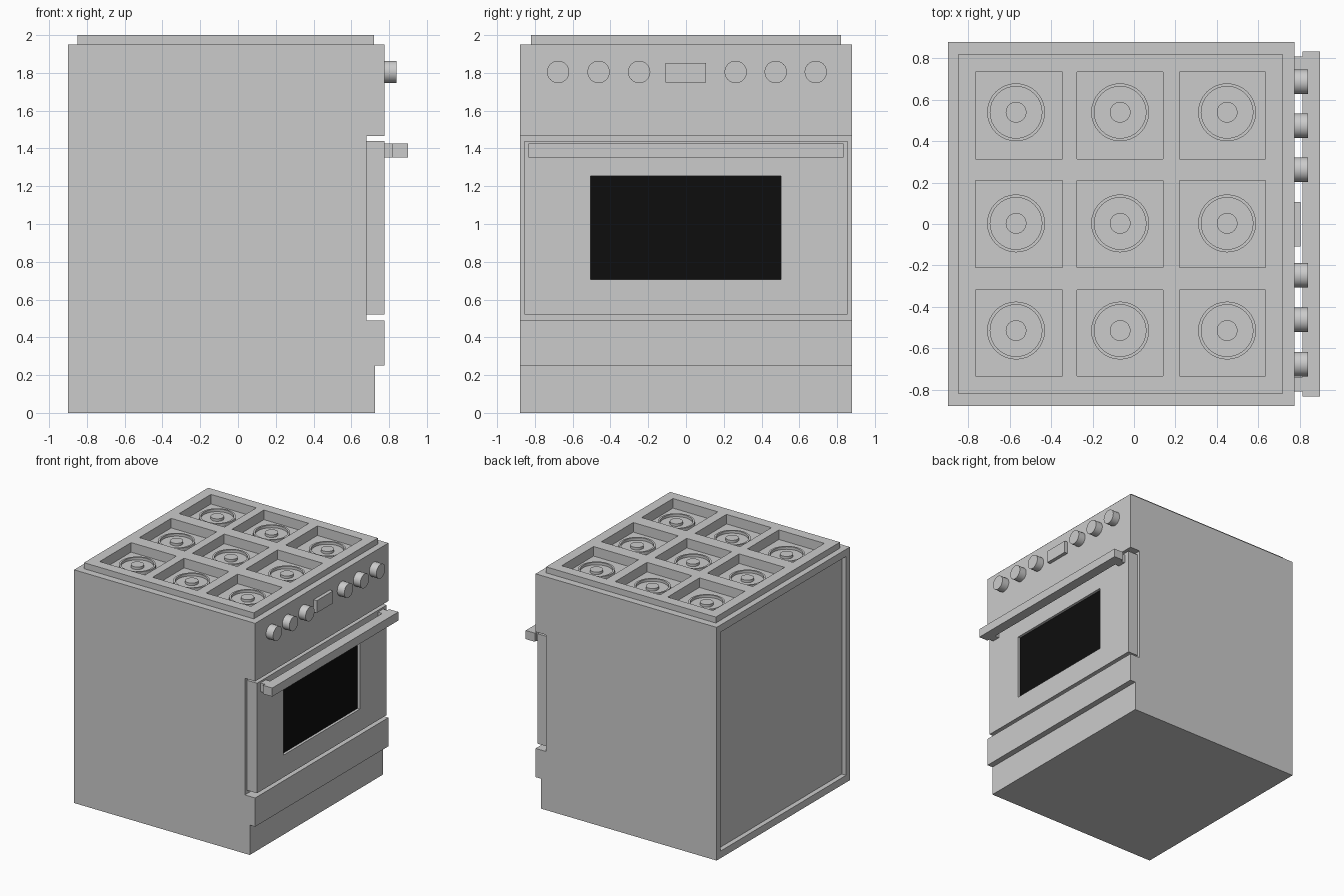
import bpy, bmesh, math
from mathutils import Matrix, Vector

if "Cube" in bpy.data.objects:
    bpy.data.objects.remove(bpy.data.objects["Cube"])


def finish(name, bm):
    bmesh.ops.recalc_face_normals(bm, faces=bm.faces)
    me = bpy.data.meshes.new(name)
    bm.to_mesh(me)
    bm.free()
    ob = bpy.data.objects.new(name, me)
    bpy.context.collection.objects.link(ob)
    return ob


def add_box(bm, x, y, z):
    lo, hi = Vector((x[0], y[0], z[0])), Vector((x[1], y[1], z[1]))
    m = Matrix.Translation((lo + hi) / 2) @ Matrix.Diagonal((*(hi - lo), 1))
    bmesh.ops.create_cube(bm, size=1, matrix=m)


def box(name, *ranges):
    bm = bmesh.new()
    add_box(bm, *ranges)
    return finish(name, bm)


def extrude_y(name, profile, y0, y1):
    bm = bmesh.new()
    face = bm.faces.new([bm.verts.new((x, y0, z)) for x, z in profile])
    new = bmesh.ops.extrude_face_region(bm, geom=[face])["geom"]
    bmesh.ops.translate(bm, vec=(0, y1 - y0, 0),
                        verts=[v for v in new if isinstance(v, bmesh.types.BMVert)])
    return finish(name, bm)


def lathe(name, profile, location, rotation=(0, 0, 0)):
    """Spin an (r, z) profile that starts and ends on the axis."""
    bm = bmesh.new()
    vs = [bm.verts.new((r, 0, z)) for r, z in profile]
    es = [bm.edges.new(p) for p in zip(vs, vs[1:])]
    bmesh.ops.spin(bm, geom=vs + es, cent=(0, 0, 0), axis=(0, 0, 1),
                   angle=math.tau, steps=32)
    bmesh.ops.remove_doubles(bm, verts=bm.verts, dist=1e-5)
    ob = finish(name, bm)
    ob.location, ob.rotation_euler = location, rotation
    bpy.context.view_layer.objects.active = ob
    ob.select_set(True)
    bpy.ops.object.shade_smooth_by_angle(angle=math.radians(30))
    ob.select_set(False)
    return ob


def carve(ob, boxes):
    bm = bmesh.new()
    for b in boxes:
        add_box(bm, *b)
    cutter = finish("cutter", bm)
    cutter.hide_render = True
    mod = ob.modifiers.new("carve", "BOOLEAN")
    mod.operation, mod.solver, mod.object = "DIFFERENCE", "EXACT", cutter
    bpy.context.view_layer.objects.active = ob
    bpy.ops.object.modifier_apply(modifier=mod.name)
    bpy.data.objects.remove(cutter)


# Burner grid
FLOOR = 1.92
cols = [(-0.765, -0.345), (-0.275, 0.14), (0.22, 0.635)]
rows = [(-0.735, -0.32), (-0.21, 0.21), (0.315, 0.735)]
pits = [(c, r, (FLOOR, 2.1)) for c in cols for r in rows]

# Body: side profile with toe kick and door recess, hollow back panel
body = extrude_y("body", [(-0.9, 0), (0.725, 0), (0.725, 0.25), (0.775, 0.25),
                          (0.775, 0.49), (0.68, 0.49), (0.68, 1.465),
                          (0.775, 1.465), (0.775, 1.95), (-0.9, 1.95)], -0.88, 0.88)
carve(body, pits + [((-1, -0.86), (-0.83, 0.83), (0.06, 1.89))])

# Cooktop slab
cooktop = box("cooktop", (-0.85, 0.72), (-0.82, 0.82), (1.95, 2.0))
carve(cooktop, pits)

# Burners: raised ring with a central cap
for i, x in enumerate((-0.57, -0.067, 0.45)):
    for j, y in enumerate((-0.515, 0.003, 0.54)):
        lathe(f"burner_{i}_{j}",
              [(0, 0.025), (0.05, 0.025), (0.05, 0.004), (0.125, 0.004),
               (0.125, 0.025), (0.14, 0.025), (0.14, -0.005), (0, -0.005)],
              (x, y, FLOOR))

# Door with window
door = box("door", (0.68, 0.775), (-0.855, 0.855), (0.52, 1.44))
carve(door, [((0.75, 0.9), (-0.505, 0.503), (0.705, 1.255))])
window = box("window", (0.74, 0.753), (-0.505, 0.503), (0.705, 1.255))
black = bpy.data.materials.new("black_glass")
black.diffuse_color = (0.004, 0.004, 0.004, 1)
black.use_nodes = True
black.node_tree.nodes["Principled BSDF"].inputs["Base Color"].default_value = black.diffuse_color
window.data.materials.append(black)

# Handle and its mounts
box("handle", (0.815, 0.9), (-0.833, 0.833), (1.353, 1.425))
for s, side in ((-1, "left"), (1, "right")):
    box(f"handle_mount_{side}", (0.77, 0.82), sorted((s * 0.74, s * 0.81)), (1.353, 1.425))

# Control knobs and display
for i, y in enumerate((-0.677, -0.463, -0.248, 0.263, 0.475, 0.687)):
    lathe(f"knob_{i}", [(0, -0.01), (0.059, -0.01), (0.059, 0.065), (0, 0.065)],
          (0.775, y, 1.805), (0, math.pi / 2, 0))
box("display", (0.77, 0.805), (-0.108, 0.106), (1.75, 1.853))
